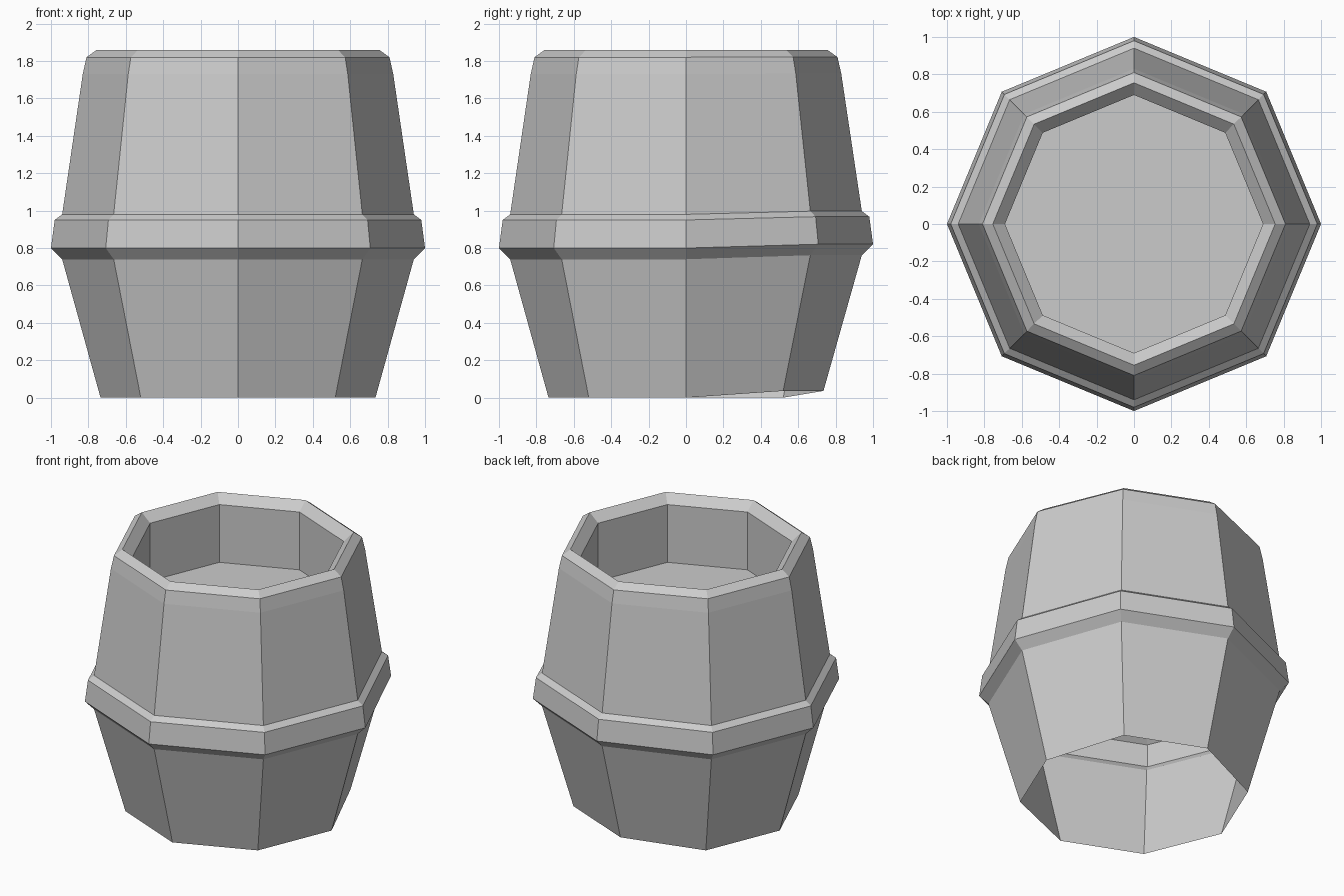
import bpy, bmesh
from math import cos, sin, pi

if "Cube" in bpy.data.objects:
    bpy.data.objects.remove(bpy.data.objects["Cube"])

SIDES = 8
TOP = 1.86

# Barrel profile (radius, height): open bottom, raised hoop, bevelled rim, recessed well
outer = [(0.735, 0.0), (0.94, 0.74), (1.0, 0.80), (0.98, 0.95), (0.94, 0.98),
         (0.83, 1.73), (0.81, 1.82), (0.755, TOP)]
well = [(0.69, 1.80), (0.69, 1.39)]


def lift(side, z):
    """The two back-right staves sit slightly raised, fading out at the rim."""
    return 0.036 * (1 - z / TOP) if side in (1, 2) else 0.0


def ring(bm, r, z, lifted):
    verts = []
    for i in range(SIDES):
        a = 2 * pi * i / SIDES
        dz = lift(i, z) if lifted else 0.0
        verts.append(bm.verts.new((r * cos(a), r * sin(a), z + dz)))
    return verts


# Octagonal shell swept around z
bm = bmesh.new()
rings = [ring(bm, r, z, True) for r, z in outer] + [ring(bm, r, z, False) for r, z in well]
for low, high in zip(rings, rings[1:]):
    for i in range(SIDES):
        j = (i + 1) % SIDES
        bm.faces.new((low[i], low[j], high[j], high[i]))

# Floor of the well
bm.faces.new(rings[-1])

mesh = bpy.data.meshes.new("barrel")
bm.to_mesh(mesh)
bm.free()
barrel = bpy.data.objects.new("barrel", mesh)
bpy.context.collection.objects.link(barrel)
